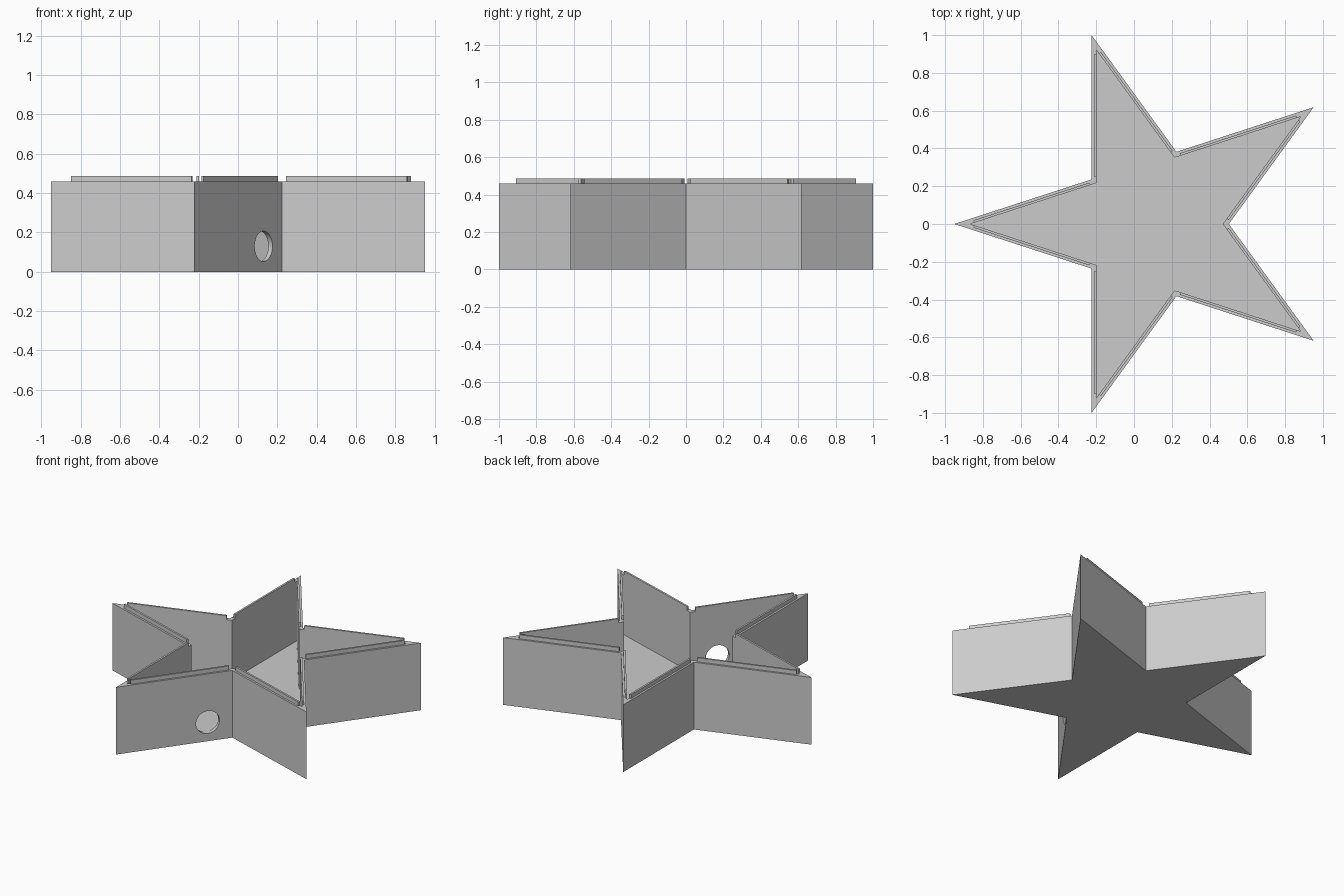
import bpy, bmesh, math
from mathutils import Matrix, Vector

cube = bpy.data.objects.get("Cube")
if cube:
    bpy.data.objects.remove(cube, do_unlink=True)

TIP_R = 1 / math.sin(math.radians(108))
NOTCH_R = TIP_R * math.sin(math.radians(18)) / math.sin(math.radians(54))
CENTRE = Vector((TIP_R * (1 - math.cos(math.radians(36))) / 2, 0, 0))
WALL, FLOOR, HEIGHT = 0.026, 0.052, 0.46
LIP_TOP = 0.487

grey = bpy.data.materials.new("grey")
grey.use_nodes = True
colour = (0.6, 0.6, 0.6, 1)
grey.diffuse_color = colour
grey.node_tree.nodes["Principled BSDF"].inputs["Base Color"].default_value = colour


def star(inset=0.0):
    """Ten outline points, tips and notches alternating, moved in by inset."""
    tip = TIP_R - inset / math.sin(math.radians(18))
    notch = NOTCH_R - inset / math.sin(math.radians(54))
    return [CENTRE + Matrix.Rotation(math.radians(180 + 36 * i), 3, "Z")
            @ Vector((notch if i % 2 else tip, 0, 0)) for i in range(10)]


def make_object(name, bm):
    bmesh.ops.recalc_face_normals(bm, faces=bm.faces)
    mesh = bpy.data.meshes.new(name)
    bm.to_mesh(mesh)
    bm.free()
    mesh.materials.append(grey)
    obj = bpy.data.objects.new(name, mesh)
    bpy.context.collection.objects.link(obj)
    return obj


# Open star tray: outer wall, rim, inner wall and floor as stacked rings
bm = bmesh.new()
rings = [[bm.verts.new(p + Vector((0, 0, z))) for p in star(inset)]
         for inset, z in ((0, 0), (0, HEIGHT), (WALL, HEIGHT), (WALL, FLOOR))]
for a, b in zip(rings, rings[1:]):
    for i in range(10):
        j = (i + 1) % 10
        bm.faces.new((a[i], a[j], b[j], b[i]))
bm.faces.new(rings[0])
bm.faces.new(rings[-1])
tray = make_object("star_tray", bm)

# Raised lip strips along the inner half of every wall
outline = star()
bm = bmesh.new()
for i in range(10):
    tip, notch = outline[i], outline[(i + 1) % 10]
    if i % 2:
        tip, notch = notch, tip
    along = (notch - tip).normalized()
    inward = along.cross(Vector((0, 0, 1)))
    if inward.dot(CENTRE - tip) < 0:
        inward = -inward
    length = (notch - tip).length
    start, end = 0.102, length - 0.016
    corners = [tip + along * s + inward * w
               for s, w in ((start, WALL / 2), (end, WALL / 2), (end, WALL), (start, WALL))]
    low = [bm.verts.new(p + Vector((0, 0, HEIGHT))) for p in corners]
    high = [bm.verts.new(p + Vector((0, 0, LIP_TOP))) for p in corners]
    bm.faces.new(low)
    bm.faces.new(high)
    for k in range(4):
        m = (k + 1) % 4
        bm.faces.new((low[k], low[m], high[m], high[k]))
make_object("rim_lip", bm)

# Round cable hole through one front wall
tip, notch = outline[2], outline[3]
along = (notch - tip).normalized()
normal = along.cross(Vector((0, 0, 1)))
place = tip + along * 0.603 + Vector((0, 0, 0.13))
bm = bmesh.new()
bmesh.ops.create_cone(bm, cap_ends=True, segments=48, radius1=0.077, radius2=0.077, depth=0.12,
                      matrix=Matrix.Translation(place) @ normal.to_track_quat("Z", "Y").to_matrix().to_4x4())
cutter = make_object("hole_cutter", bm)
cutter.hide_render = True
cut = tray.modifiers.new("cable_hole", "BOOLEAN")
cut.operation = "DIFFERENCE"
cut.solver = "EXACT"
cut.object = cutter
bpy.context.view_layer.objects.active = tray
bpy.ops.object.modifier_apply(modifier=cut.name)
bpy.data.objects.remove(cutter, do_unlink=True)

# Smooth the hole rim, keep the corners sharp
tray.select_set(True)
bpy.ops.object.shade_smooth_by_angle(angle=math.radians(30))
